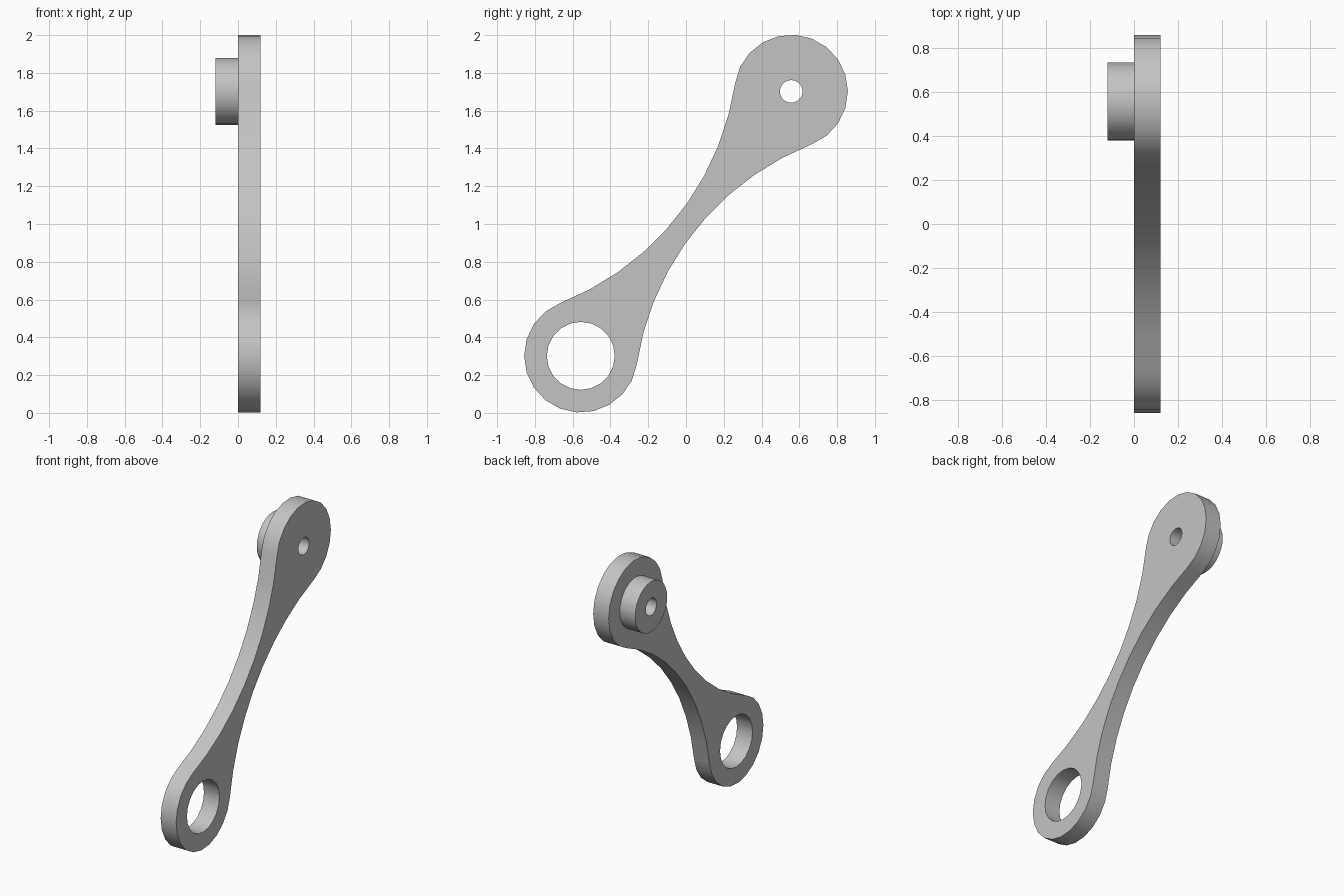
import bpy, bmesh
from math import pi, sin, cos, atan2, hypot, radians
from mathutils import Matrix, Vector

cube = bpy.data.objects.get("Cube")
if cube:
    bpy.data.objects.remove(cube, do_unlink=True)

grey = bpy.data.materials.new("plain grey")
grey.use_nodes = True
colour = (0.55, 0.55, 0.55, 1)
grey.diffuse_color = colour
grey.node_tree.nodes["Principled BSDF"].inputs["Base Color"].default_value = colour

LOW, HIGH = Vector((-0.557, 0.302)), Vector((0.557, 1.702))
EYE_R, NECK, THICK = 0.3, 0.06, 0.12


def arc(centre, radius, start, sweep, steps):
    """Points along an arc, leaving out the last one."""
    return [centre + radius * Vector((cos(start + sweep * i / steps),
                                      sin(start + sweep * i / steps)))
            for i in range(steps)]


def circle(centre, radius, steps):
    return arc(centre, radius, 0, 2 * pi, steps)


def plate(name, loops, x_min, x_max):
    """Extrude closed loops in the y-z plane along x; inner loops become holes."""
    curve = bpy.data.curves.new(name, "CURVE")
    curve.dimensions = "2D"
    curve.fill_mode = "BOTH"
    curve.extrude = (x_max - x_min) / 2
    for loop in loops:
        spline = curve.splines.new("POLY")
        spline.points.add(len(loop) - 1)
        for point, co in zip(spline.points, loop):
            point.co = (co.x, co.y, 0, 1)
        spline.use_cyclic_u = True
    obj = bpy.data.objects.new(name, curve)
    bpy.context.collection.objects.link(obj)
    bpy.ops.object.select_all(action="DESELECT")
    obj.select_set(True)
    bpy.context.view_layer.objects.active = obj
    bpy.ops.object.convert(target="MESH")
    obj = bpy.context.object
    # Stand the profile up and weld caps to walls
    bm = bmesh.new()
    bm.from_mesh(obj.data)
    bm.transform(Matrix(((0, 0, 1, (x_min + x_max) / 2),
                         (1, 0, 0, 0), (0, 1, 0, 0), (0, 0, 0, 1))))
    bmesh.ops.remove_doubles(bm, verts=bm.verts, dist=0.0005)
    bmesh.ops.recalc_face_normals(bm, faces=bm.faces)
    bm.to_mesh(obj.data)
    bm.free()
    obj.data.materials.clear()
    obj.data.materials.append(grey)
    bpy.ops.object.shade_smooth_by_angle(angle=radians(35))
    return obj


# Waisted outline: two round ends joined by tangent concave arcs
axis = HIGH - LOW
half = axis.length / 2
tilt = atan2(axis.y, axis.x)
normal = Vector((-axis.y, axis.x)).normalized()
middle = (LOW + HIGH) / 2
gap = EYE_R - NECK
offset = (half ** 2 - gap ** 2) / (2 * gap)
waist_r = offset - NECK
spread = atan2(half, offset)
end_sweep = pi + 2 * spread
end_sweep = 2 * pi - 2 * (pi / 2 - spread)
side = tilt - pi / 2

outline = (
    arc(HIGH, EYE_R, tilt - end_sweep / 2, end_sweep, 14)
    + arc(middle + normal * offset, waist_r, side + spread, -2 * spread, 9)
    + arc(LOW, EYE_R, tilt + pi - end_sweep / 2, end_sweep, 14)
    + arc(middle - normal * offset, waist_r, side + pi + spread, -2 * spread, 9)
)

# Link arm with a large eye and a small bore
plate("link_arm", [outline, circle(LOW, 0.18, 20), circle(HIGH, 0.06, 20)], 0, THICK)

# Raised boss around the small bore
plate("pivot_boss", [circle(HIGH, 0.177, 28), circle(HIGH, 0.06, 20)], -THICK, 0)
